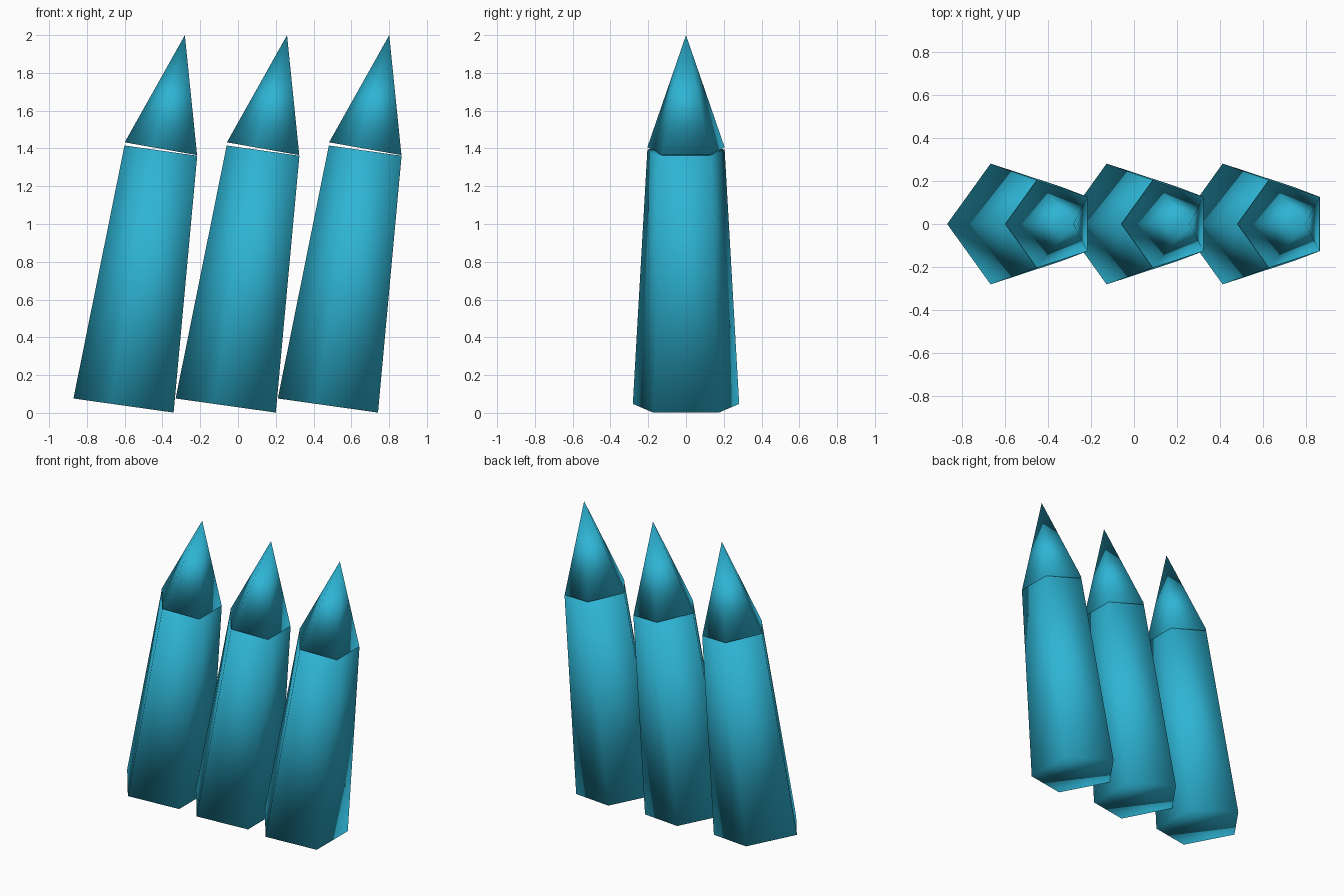
import bpy, bmesh
from math import radians
from mathutils import Matrix

if "Cube" in bpy.data.objects:
    bpy.data.objects.remove(bpy.data.objects["Cube"])

teal = bpy.data.materials.new("teal")
teal.diffuse_color = (0.027, 0.456, 0.658, 1)
teal.use_nodes = True
teal.node_tree.nodes["Principled BSDF"].inputs["Base Color"].default_value = teal.diffuse_color


def tapered_pentagon(name, base, tilt, r_bottom, r_top, height):
    """Smooth five-sided cone standing on base, leaning towards +x."""
    bm = bmesh.new()
    bmesh.ops.create_cone(bm, cap_ends=True, cap_tris=False, segments=5,
                          radius1=r_bottom, radius2=r_top, depth=height,
                          matrix=Matrix.Translation((0, 0, height / 2)))
    bmesh.ops.remove_doubles(bm, verts=bm.verts, dist=1e-5)
    # One corner points to -x, then lean sideways
    turn = Matrix.Rotation(radians(tilt), 4, 'Y') @ Matrix.Rotation(radians(90), 4, 'Z')
    bm.transform(Matrix.Translation(base) @ turn)
    bmesh.ops.recalc_face_normals(bm, faces=bm.faces)
    for f in bm.faces:
        f.smooth = True
    mesh = bpy.data.meshes.new(name)
    bm.to_mesh(mesh)
    bm.free()
    mesh.materials.append(teal)
    obj = bpy.data.objects.new(name, mesh)
    bpy.context.collection.objects.link(obj)
    return obj


# Three identical leaning stakes, each a post with a pointed tip
for i in range(3):
    x = (i - 1) * 0.541
    tapered_pentagon(f"post_{i + 1}", (x - 0.037, 0, 0.035), 8, 0.296, 0.215, 1.364)
    tapered_pentagon(f"tip_{i + 1}", (x + 0.153, 0, 1.395), 10, 0.215, 0.0, 0.614)
